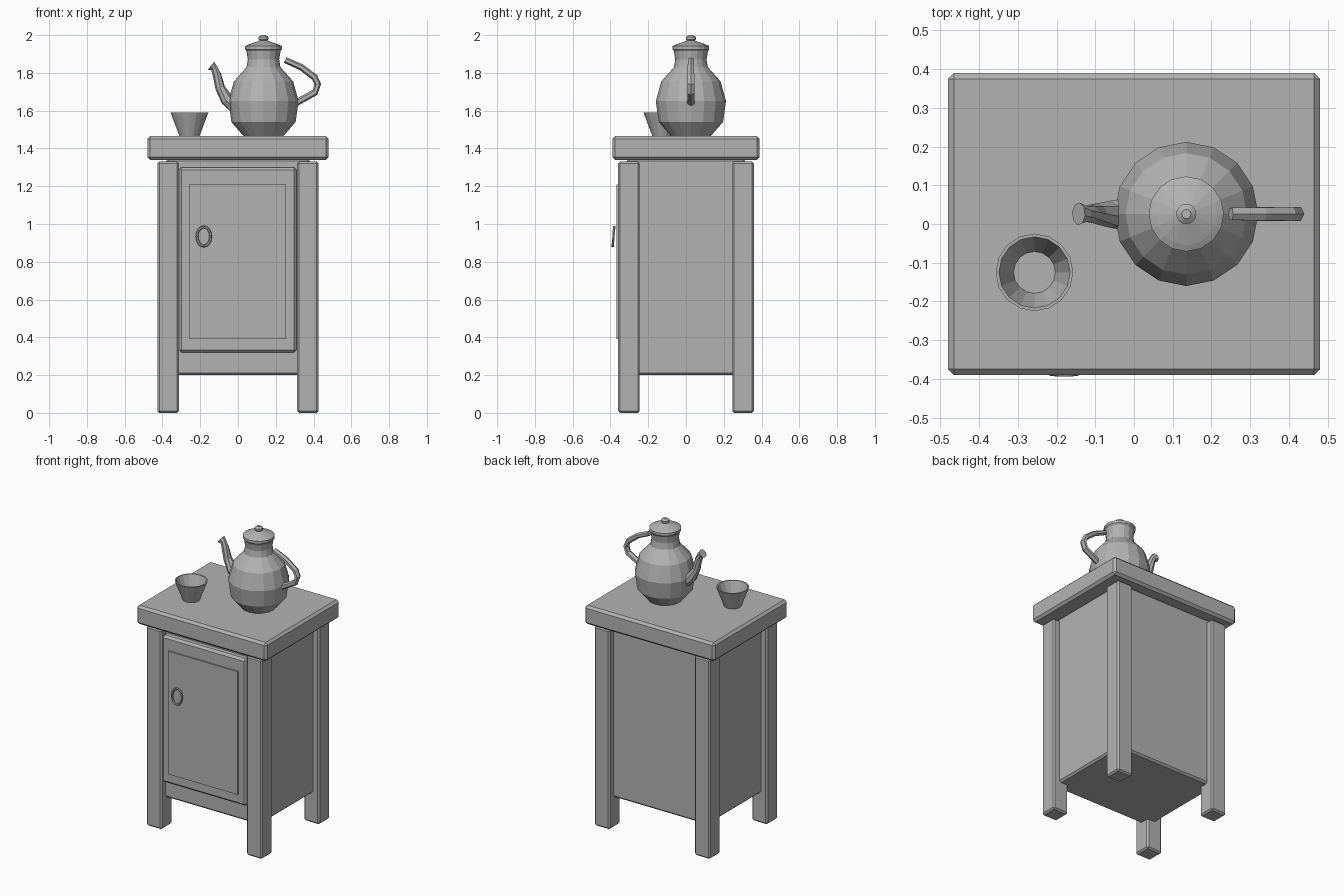
import bpy, bmesh, math
from mathutils import Vector

cube = bpy.data.objects.get("Cube")
if cube:
    bpy.data.objects.remove(cube, do_unlink=True)

grey = bpy.data.materials.new("plain grey")
grey.use_nodes = True
tone = (0.45, 0.45, 0.45, 1)
grey.diffuse_color = tone
grey.node_tree.nodes["Principled BSDF"].inputs["Base Color"].default_value = tone


def finish(name, bm):
    bmesh.ops.recalc_face_normals(bm, faces=bm.faces)
    mesh = bpy.data.meshes.new(name)
    bm.to_mesh(mesh)
    bm.free()
    mesh.materials.append(grey)
    obj = bpy.data.objects.new(name, mesh)
    bpy.context.collection.objects.link(obj)
    return obj


def box(name, low, high, bevel=0.0):
    low, high = Vector(low), Vector(high)
    bm = bmesh.new()
    bmesh.ops.create_cube(bm, size=1)
    for v in bm.verts:
        v.co = (low + high) / 2 + v.co * (high - low)
    if bevel:
        bmesh.ops.bevel(bm, geom=bm.edges[:], offset=bevel, segments=1, affect='EDGES')
    return finish(name, bm)


def skin(bm, rings, closed=False, caps=True):
    """Bridge successive rings of vertices with quads."""
    n = len(rings[0])
    pairs = list(zip(rings, rings[1:]))
    if closed:
        pairs.append((rings[-1], rings[0]))
    for a, b in pairs:
        for i in range(n):
            j = (i + 1) % n
            bm.faces.new((a[i], a[j], b[j], b[i]))
    if caps and not closed:
        bm.faces.new(rings[0])
        bm.faces.new(rings[-1])


def lathe(name, centre, profile, sides=16):
    bm = bmesh.new()
    rings = []
    for r, z in profile:
        angles = [math.tau * i / sides for i in range(sides)]
        rings.append([bm.verts.new((centre[0] + r * math.cos(a),
                                    centre[1] + r * math.sin(a), z)) for a in angles])
    skin(bm, rings)
    return finish(name, bm)


def tube(name, path, radii, sides, depth=1.0, closed=False, twist=0.0):
    """Sweep a polygon along a path; depth stretches it along y."""
    bm = bmesh.new()
    pts = [Vector(p) for p in path]
    n = len(pts)
    rings = []
    for k, p in enumerate(pts):
        before = pts[k - 1] if closed or k else p
        after = pts[(k + 1) % n] if closed or k < n - 1 else p
        t = (after - before).normalized()
        u = Vector((0, 1, 0))
        u = (u - t * u.dot(t)).normalized()
        w = t.cross(u)
        ring = []
        for i in range(sides):
            a = math.tau * (i + 0.5) / sides + twist * k
            ring.append(bm.verts.new(p + radii[k] * (u * depth * math.cos(a) + w * math.sin(a))))
        rings.append(ring)
    skin(bm, rings, closed)
    return finish(name, bm)


# Cabinet
box("table_top", (-0.48, -0.39, 1.34), (0.48, 0.39, 1.465), 0.015)
box("cabinet_body", (-0.38, -0.315, 0.2), (0.38, 0.315, 1.345), 0.012)
for sx, side in ((-1, "right"), (1, "left")):
    for sy, end in ((-1, "front"), (1, "back")):
        x, y = sx * 0.3695, sy * 0.302
        box(f"{end}_{side}_leg", (x - 0.057, y - 0.057, 0), (x + 0.057, y + 0.057, 1.33), 0.01)

# Door with raised panel and ring pull
box("door", (-0.313, -0.358, 0.32), (0.31, -0.3, 1.3), 0.014)
box("door_panel", (-0.26, -0.367, 0.39), (0.255, -0.35, 1.21))
ring_path = []
for i in range(16):
    a = math.tau * i / 16
    ring_path.append((-0.181 + 0.036 * math.cos(a), -0.384 + 0.004 * math.sin(a),
                      0.934 + 0.051 * math.sin(a)))
tube("door_ring_pull", ring_path, [0.007] * 16, 6, closed=True)

# Cup
lathe("cup", (-0.257, -0.125),
      [(0.053, 1.465), (0.1, 1.59), (0.092, 1.59), (0.054, 1.485)])

# Teapot
pot = (0.135, 0.026)
lathe("teapot_body", pot,
      [(0.105, 1.465), (0.17, 1.54), (0.186, 1.65), (0.157, 1.755), (0.09, 1.83),
       (0.083, 1.87), (0.09, 1.915)])
lathe("teapot_lid", pot,
      [(0.088, 1.915), (0.097, 1.925), (0.097, 1.942), (0.08, 1.95), (0.018, 1.972)])
lathe("teapot_lid_knob", pot,
      [(0.014, 1.965), (0.026, 1.978), (0.026, 1.99), (0.012, 2.0)])
y = pot[1]
tube("teapot_handle",
     [(0.25, y, 1.868), (0.335, y, 1.83), (0.405, y, 1.777), (0.422, y, 1.74),
      (0.408, y, 1.697), (0.305, y, 1.64)],
     [0.016, 0.017, 0.018, 0.018, 0.018, 0.018], 6, 1.15)
tube("teapot_spout",
     [(-0.005, y, 1.62), (-0.06, y, 1.66), (-0.094, y, 1.72), (-0.112, y, 1.79),
      (-0.126, y, 1.825), (-0.143, y, 1.838)],
     [0.045, 0.034, 0.026, 0.023, 0.02, 0.028], 8, 1.05, twist=0.2)
